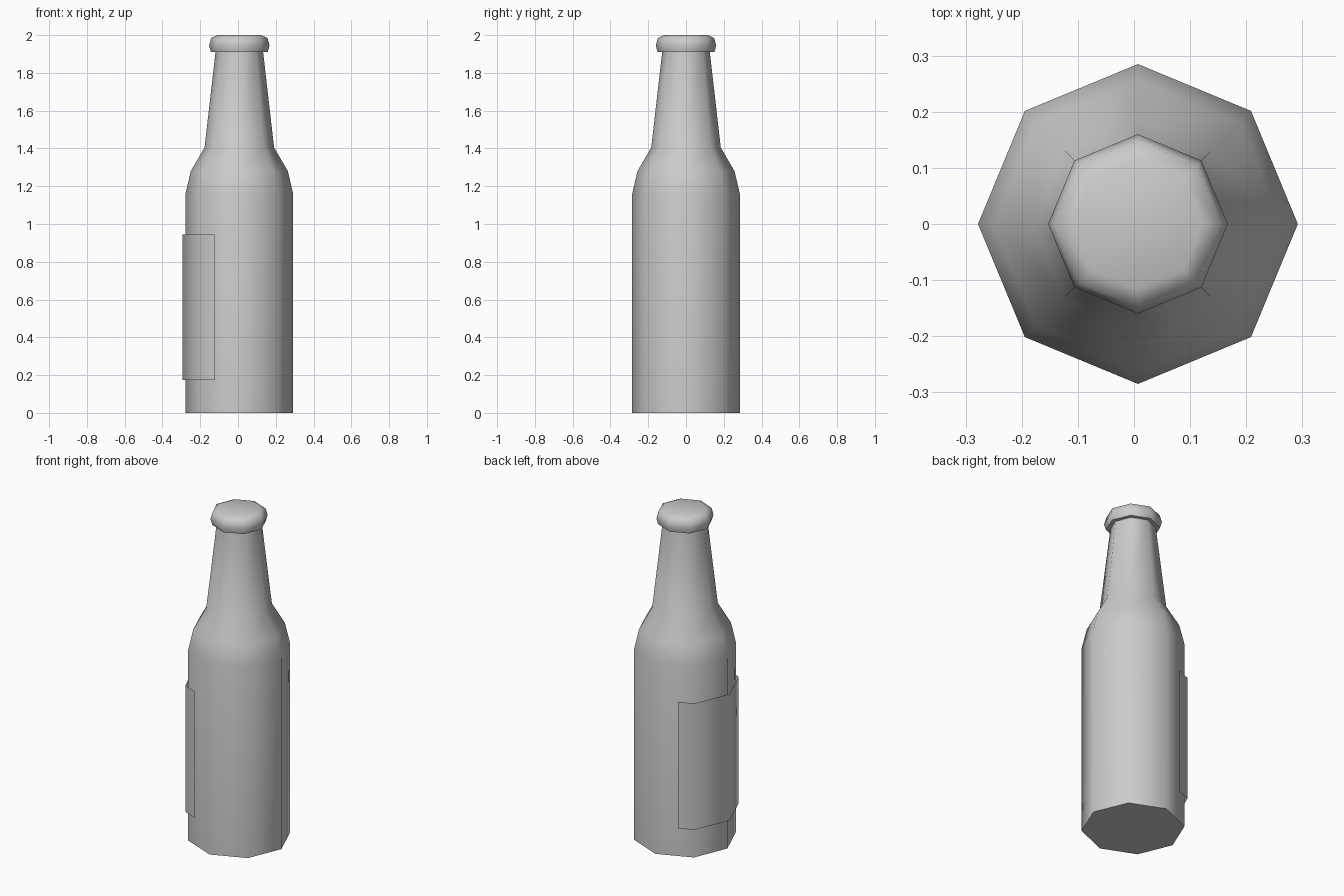
import bpy, bmesh
from math import sin, cos, pi, radians
from mathutils import Vector

SIDES = 8
CENTRE_X = 0.007

cube = bpy.data.objects.get("Cube")
if cube:
    bpy.data.objects.remove(cube, do_unlink=True)

grey = bpy.data.materials.new("light grey")
grey.use_nodes = True
colour = (0.6, 0.6, 0.6, 1)
grey.diffuse_color = colour
grey.node_tree.nodes["Principled BSDF"].inputs["Base Color"].default_value = colour


def finish(name, bm):
    """Turn a bmesh into a smooth shaded object."""
    mesh = bpy.data.meshes.new(name)
    bm.to_mesh(mesh)
    bm.free()
    mesh.materials.append(grey)
    obj = bpy.data.objects.new(name, mesh)
    obj.location.x = CENTRE_X
    bpy.context.collection.objects.link(obj)
    bpy.ops.object.select_all(action='DESELECT')
    obj.select_set(True)
    bpy.context.view_layer.objects.active = obj
    bpy.ops.object.shade_smooth_by_angle(angle=radians(60))
    return obj


def corner(radius, index, z):
    angle = 2 * pi * index / SIDES
    return Vector((radius * cos(angle), radius * sin(angle), z))


def turned(name, profile):
    """Eight-sided lathe of (radius, height) points, closed at both ends."""
    bm = bmesh.new()
    rings = [[bm.verts.new(corner(r, i, z)) for i in range(SIDES)] for r, z in profile]
    for low, high in zip(rings, rings[1:]):
        for i in range(SIDES):
            j = (i + 1) % SIDES
            bm.faces.new((low[i], low[j], high[j], high[i]))
    bm.faces.new(rings[0][::-1])
    bm.faces.new(rings[-1])
    return finish(name, bm)


# Bottle body with shoulder and tapering neck
turned("bottle", [(0.285, 0), (0.285, 1.16), (0.257, 1.28), (0.184, 1.405), (0.125, 1.92)])

# Cap with a rounded rim
turned("cap", [(0.15, 1.91), (0.16, 1.945), (0.149, 1.985), (0.116, 2.0)])

# Wrapped label: a thin sheet standing just off the right side
LABEL_RADIUS, BOTTOM, TOP = 0.301, 0.175, 0.945
ends = [corner(LABEL_RADIUS, a, 0).lerp(corner(LABEL_RADIUS, b, 0), 0.4) for a, b in ((3, 2), (5, 6))]
path = [ends[0]] + [corner(LABEL_RADIUS, i, 0) for i in (3, 4, 5)] + [ends[1]]
bm = bmesh.new()
columns = [[bm.verts.new((p.x, p.y, z)) for z in (BOTTOM, TOP)] for p in path]
for a, b in zip(columns, columns[1:]):
    bm.faces.new((a[0], b[0], b[1], a[1]))
finish("label", bm)
